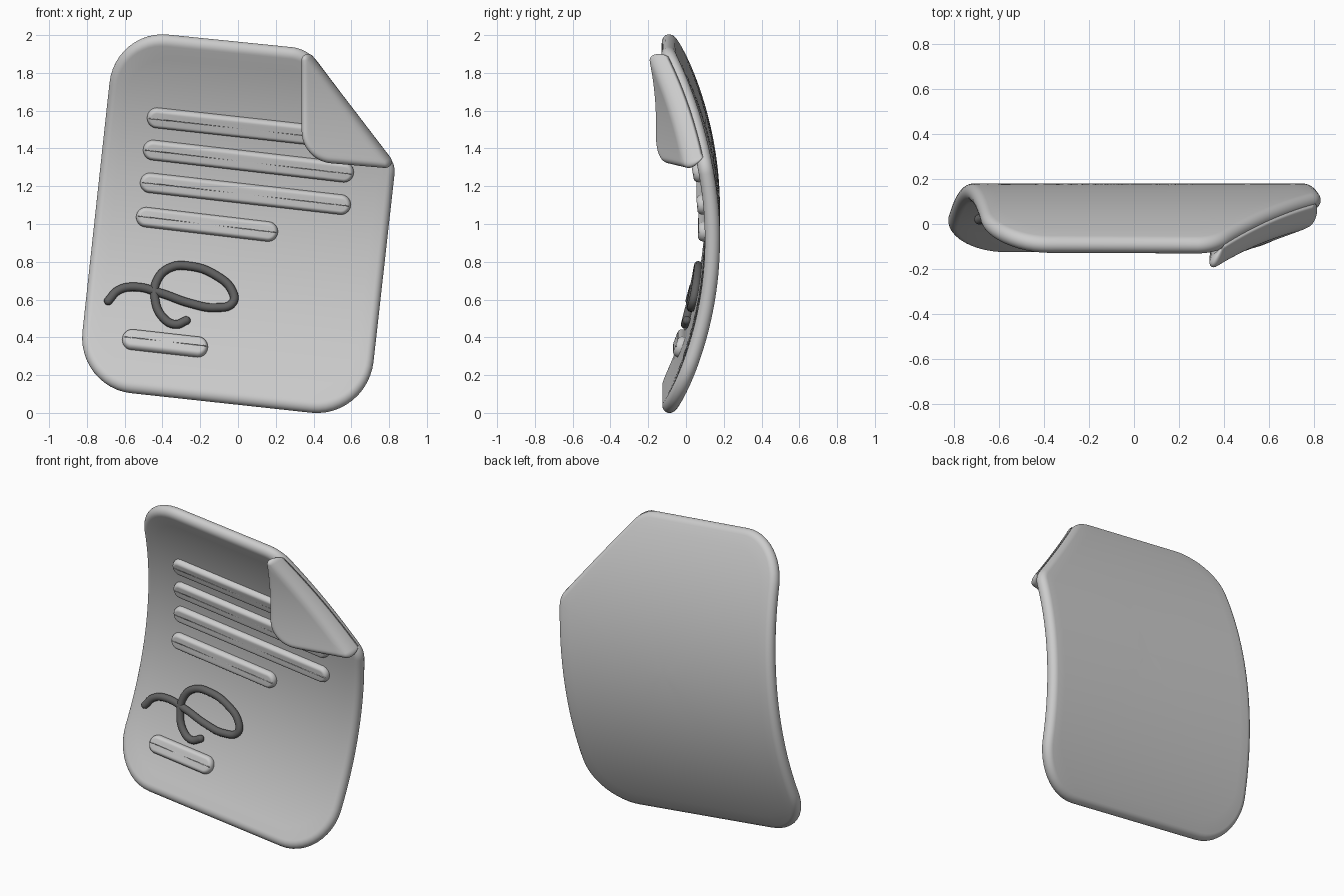
import bpy, bmesh, math
from mathutils import Vector

if "Cube" in bpy.data.objects:
    bpy.data.objects.remove(bpy.data.objects["Cube"])

R, BACK, HALF = 1.945, 0.14, 0.04     # bend radius, deepest mid-surface y, half thickness
TILT = math.radians(6.2)
C, S = math.cos(TILT), math.sin(TILT)


def material(name, v):
    m = bpy.data.materials.new(name)
    m.diffuse_color = (v, v, v, 1)
    m.use_nodes = True
    m.node_tree.nodes["Principled BSDF"].inputs["Base Color"].default_value = m.diffuse_color
    return m


def page(u, v):
    """Tilted page coordinates to front-view x, z."""
    return (u * C + v * S, 1 - u * S + v * C)


def bent(x, z, h, base=0.0):
    """Point on the bent sheet, h towards the front; x, z hold exactly at h = base."""
    u, v = x * C - (z - 1) * S, x * S + (z - 1) * C
    t = math.asin(v / (R - base))
    px, pz = page(u, (R - h) * math.sin(t))
    return (px, BACK - R + (R - h) * math.cos(t), pz)


def curled(x, z, h):
    """Point on the folded corner, rolling over and lifting away from the fold line."""
    d = max(0, (0.433 - x) * 0.794 + (1.841 - z) * 0.608)
    lift = 0.06 * math.sqrt(1 - (1 - min(d / 0.06, 1)) ** 2) + 0.5 * d
    return (x, bent(x, z, 0)[1] - lift - h, z)


def rounded(corners, step=0.04):
    """Counter-clockwise polygon with a radius at every corner (x, z, r)."""
    pts, n = [], len(corners)
    for i, (x, z, r) in enumerate(corners):
        p = Vector((x, z))
        a = (Vector(corners[i - 1][:2]) - p).normalized()
        b = (Vector(corners[(i + 1) % n][:2]) - p).normalized()
        half = a.angle(b) / 2
        c = p + (a + b).normalized() * (r / math.sin(half))
        s = p + a * (r / math.tan(half)) - c
        sweep = math.pi - 2 * half
        for k in range(13):
            t = sweep * k / 12
            pts.append(c + Vector((s.x * math.cos(t) - s.y * math.sin(t),
                                   s.x * math.sin(t) + s.y * math.cos(t))))
    out = []
    for i, p in enumerate(pts):
        q = pts[(i + 1) % len(pts)]
        if (q - p).length < 1e-5:
            continue
        m = max(1, math.ceil((q - p).length / step))
        out += [p.lerp(q, k / m) for k in range(m)]
    return out


def slab(name, outline, half, inset, place, rings, mat=None):
    """Closed slab with a rounded rim, mapped onto a surface."""
    n = len(outline)
    normals = []
    for i in range(n):
        t = (outline[(i + 1) % n] - outline[i - 1]).normalized()
        normals.append(Vector((-t.y, t.x)))
    mid = sum(outline, Vector((0, 0))) / n
    levels = []
    for k in range(8):
        a = math.pi / 2 * k / 7
        levels.append(([p + q * inset * (1 - math.cos(a)) for p, q in zip(outline, normals)],
                       half * math.sin(a)))
    inner = levels[-1][0]
    for k in range(1, rings):
        levels.append(([p.lerp(mid, k / rings) for p in inner], half))
    bm = bmesh.new()
    edge = [bm.verts.new(place(p.x, p.y, 0)) for p in outline]
    for sign in (1, -1):
        prev = edge
        for pts, h in levels[1:]:
            row = [bm.verts.new(place(p.x, p.y, sign * h)) for p in pts]
            for i in range(n):
                j = (i + 1) % n
                bm.faces.new((prev[i], prev[j], row[j], row[i]))
            prev = row
        c = bm.verts.new(place(mid.x, mid.y, sign * half))
        for i in range(n):
            bm.faces.new((prev[i], prev[(i + 1) % n], c))
    bmesh.ops.recalc_face_normals(bm, faces=bm.faces)
    for f in bm.faces:
        f.smooth = True
    me = bpy.data.meshes.new(name)
    bm.to_mesh(me)
    bm.free()
    ob = bpy.data.objects.new(name, me)
    bpy.context.collection.objects.link(ob)
    if mat:
        me.materials.append(mat)
    return ob


# Bent sheet with one corner cut along the fold
slab("paper_sheet", rounded([(*page(-0.757, -0.947), 0.29), (*page(0.791, -0.947), 0.30),
                             (0.834, 1.312, 0.12), (0.37, 1.923, 0.2),
                             (*page(-0.757, 0.95), 0.28)]), HALF, HALF, bent, 14)

# Folded corner
slab("folded_corner", rounded([(0.855, 1.29, 0.035), (0.335, 1.969, 0.035),
                               (0.338, 1.335, 0.17)], 0.025), 0.033, 0.033, curled, 16)

# Raised text bars
grey, dark = material("bar_grey", 0.6), material("ink_dark", 0.12)
bars = [(-0.428, 1.563, 0.58, 1.452), (-0.449, 1.392, 0.56, 1.275),
        (-0.465, 1.218, 0.544, 1.103), (-0.486, 1.036, 0.158, 0.96),
        (-0.56, 0.386, -0.213, 0.347)]
for i, (x0, z0, x1, z1) in enumerate(bars):
    d = Vector((x1 - x0, z1 - z0)).normalized() * 0.053
    s = Vector((-d.y, d.x))
    a, b = Vector((x0, z0)) - d, Vector((x1, z1)) + d
    quad = [(*q, 0.0525) for q in (a - s, b - s, b + s, a + s)]
    slab(f"text_bar_{i + 1}", rounded(quad), 0.03, 0.022,
         lambda x, z, h: bent(x, z, HALF + 0.005 + h, HALF), 3, grey)

# Looping pen stroke
path = [(-.687, .589), (-.634, .645), (-.544, .663), (-.412, .631), (-.254, .576),
        (-.122, .553), (-.028, .58), (-.03, .64), (-.12, .727), (-.254, .774),
        (-.36, .766), (-.428, .7), (-.44, .6), (-.395, .497), (-.33, .463), (-.275, .484)]
cu = bpy.data.curves.new("pen_stroke", 'CURVE')
cu.dimensions = '3D'
cu.bevel_depth, cu.bevel_resolution, cu.resolution_u = 0.023, 4, 8
sp = cu.splines.new('BEZIER')
sp.bezier_points.add(len(path) - 1)
for bp, (x, z) in zip(sp.bezier_points, path):
    bp.co = bent(x, z, HALF + 0.018, HALF)
    bp.handle_left_type = bp.handle_right_type = 'AUTO'
cu.materials.append(dark)
bpy.context.collection.objects.link(bpy.data.objects.new("pen_stroke", cu))
for i, (x, z) in enumerate((path[0], path[-1])):
    bpy.ops.mesh.primitive_uv_sphere_add(segments=16, ring_count=10, radius=0.023,
                                         location=bent(x, z, HALF + 0.018, HALF))
    ob = bpy.context.object
    ob.name = f"pen_stroke_end_{i + 1}"
    ob.data.materials.append(dark)
    bpy.ops.object.shade_smooth()
